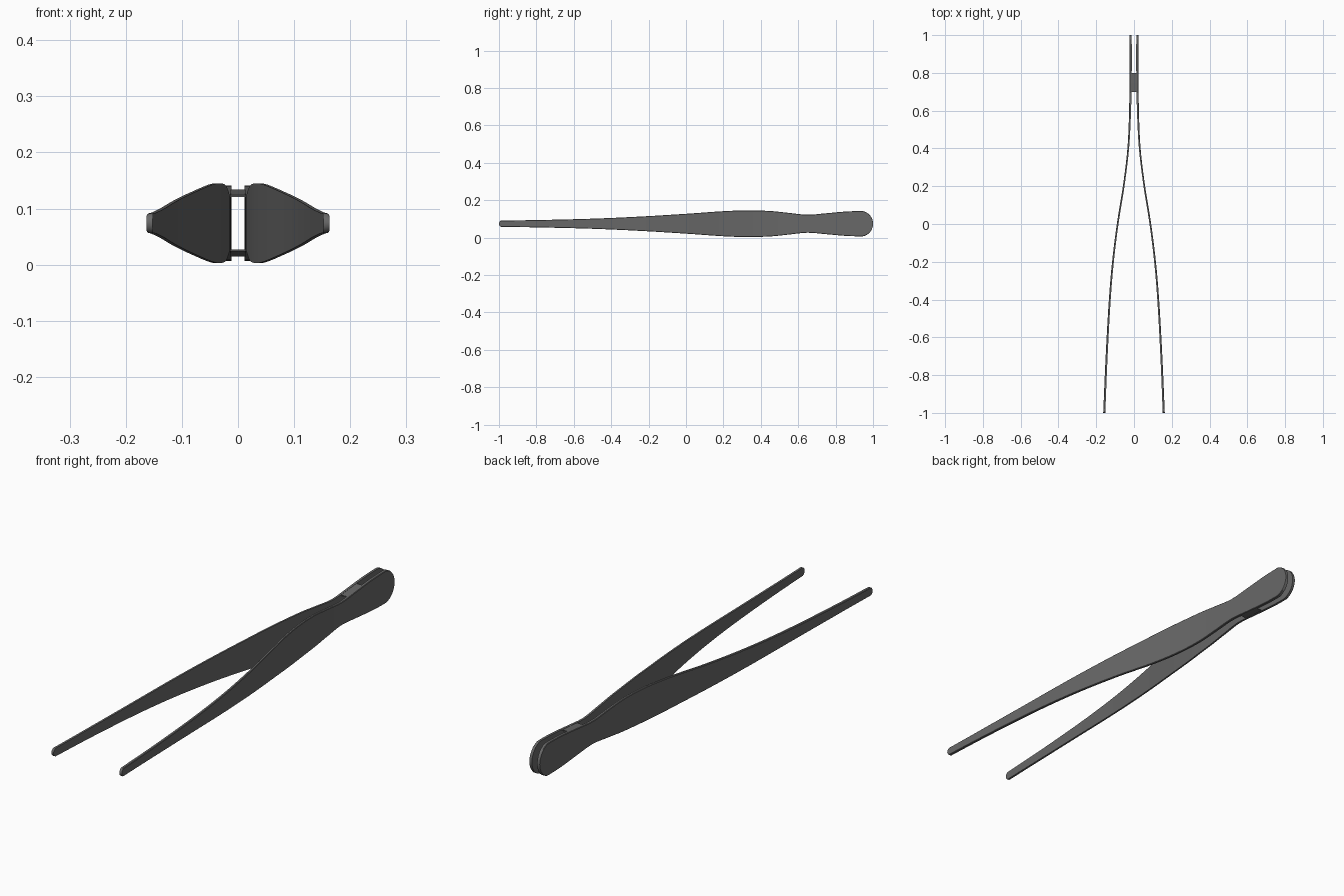
import bpy, bmesh, math

if "Cube" in bpy.data.objects:
    bpy.data.objects.remove(bpy.data.objects["Cube"])

steel = bpy.data.materials.new("dark steel")
steel.diffuse_color = (0.14, 0.14, 0.14, 1)
steel.use_nodes = True
steel.node_tree.nodes["Principled BSDF"].inputs["Base Color"].default_value = steel.diffuse_color
ZC = 0.074

# side outline: (y, half height); bow of each arm: (y, outer x)
HEIGHT = [(-1, .017), (-.8, .0195), (-.5, .027), (-.25, .038), (0, .053), (.2, .067),
          (.32, .071), (.45, .068), (.55, .058), (.65, .048), (.75, .056), (.87, .066), (1, .068)]
BOW = [(-1, .163), (-.7, .150), (-.4, .133), (-.2, .116), (0, .091), (.2, .059),
       (.4, .035), (.6, .026), (.8, .024), (1, .024)]
THICK = [(-1, .011), (0, .009), (.4, .009), (.8, .012), (1, .012)]


def sample(pts, y):
    """Smooth (Hermite) interpolation through control points."""
    n = len(pts)
    i = max(k for k in range(n - 1) if pts[k][0] <= y + 1e-9 or k == 0)

    def slope(k):
        a, b = pts[max(k - 1, 0)], pts[min(k + 1, n - 1)]
        return (b[1] - a[1]) / (b[0] - a[0])
    (y0, v0), (y1, v1) = pts[i], pts[i + 1]
    d = y1 - y0
    t = (y - y0) / d
    return ((2*t**3 - 3*t*t + 1) * v0 + (t**3 - 2*t*t + t) * d * slope(i)
            + (3*t*t - 2*t**3) * v1 + (t**3 - t*t) * d * slope(i + 1))


def half_height(y):
    h = sample(HEIGHT, y)
    for end, r in ((1, .068), (-1, .017)):       # rounded ends
        u = r - abs(end - y)
        if u > 0:
            h = min(h, math.sqrt(max(r*r - u*u, 0)) + .0008)
    return h


def finish(name, bm):
    bmesh.ops.recalc_face_normals(bm, faces=bm.faces)
    me = bpy.data.meshes.new(name)
    bm.to_mesh(me)
    bm.free()
    me.materials.append(steel)
    ob = bpy.data.objects.new(name, me)
    bpy.context.collection.objects.link(ob)
    bpy.context.view_layer.objects.active = ob
    ob.select_set(True)
    bpy.ops.object.shade_smooth_by_angle(angle=math.radians(35))
    ob.select_set(False)
    return ob


# stations along the length, bunched at both rounded ends
tip = [-1 + .017 * (1 - math.cos(k * math.pi / 20)) for k in range(10)]
butt = [1 - .068 * (1 - math.cos(k * math.pi / 32)) for k in range(16)][::-1]
YS = tip + [-.98 + k * 1.9 / 70 for k in range(71)] + butt


def arm(name, s):
    bm = bmesh.new()
    prev = None
    for y in YS:
        xo, t, h = sample(BOW, y), sample(THICK, y), half_height(y)
        c = min(.002, h * .4)                    # softened rim
        sec = [(xo, -h + c), (xo, h - c), (xo - c, h), (xo - t, h),
               (xo - t, -h), (xo - c, -h)]
        ring = [bm.verts.new((s * x, y, ZC + z)) for x, z in sec]
        if prev:
            for k in range(6):
                j = (k + 1) % 6
                bm.faces.new((prev[k], prev[j], ring[j], ring[k]))
        else:
            bm.faces.new(ring)
        prev = ring
    bm.faces.new(prev)
    return finish(name, bm)


arm("right_arm", 1)
arm("left_arm", -1)

# joint: thin bridges along the upper and lower edges, following the outline
for name, s in (("upper_bridge", 1), ("lower_bridge", -1)):
    bm = bmesh.new()
    prev = None
    for k in range(7):
        y = .70 + k * .10 / 6
        h = half_height(y) - .001
        ring = [bm.verts.new((x, y, ZC + s * z)) for x, z in
                ((-.0135, h), (.0135, h), (.0135, h - .003), (-.0135, h - .003))]
        if prev:
            for i in range(4):
                j = (i + 1) % 4
                bm.faces.new((prev[i], prev[j], ring[j], ring[i]))
        else:
            bm.faces.new(ring)
        prev = ring
    bm.faces.new(prev)
    finish(name, bm)
